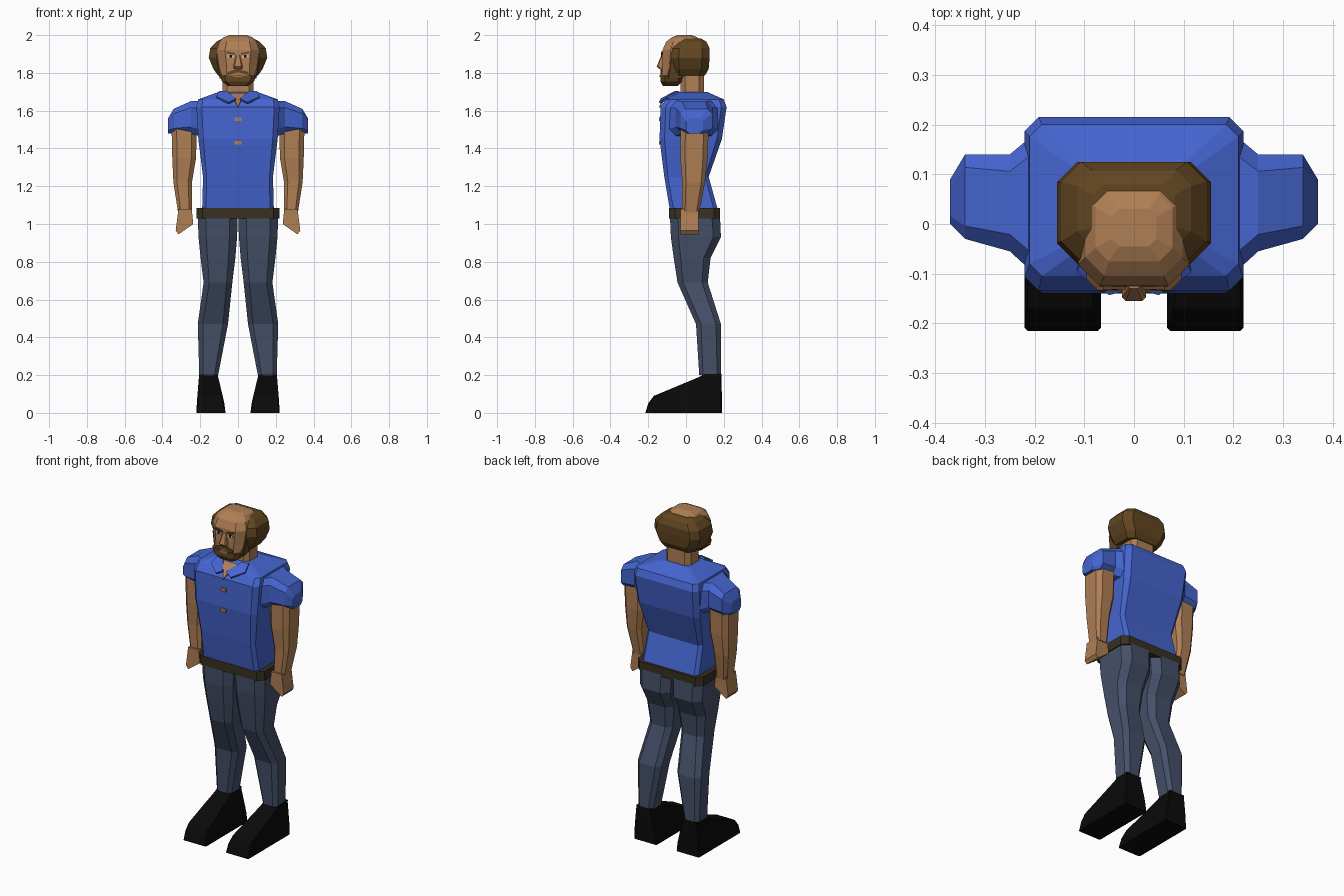
import bpy
import bmesh
from mathutils import Vector

cube = bpy.data.objects.get("Cube")
if cube:
    bpy.data.objects.remove(cube, do_unlink=True)


def material(name, red, green, blue):
    mat = bpy.data.materials.new(name)
    mat.use_nodes = True
    colour = (red, green, blue, 1)
    mat.diffuse_color = colour
    mat.node_tree.nodes["Principled BSDF"].inputs["Base Color"].default_value = colour
    return mat


shirt_blue = material("blue shirt", red=.06, green=.13, blue=.63)
skin = material("skin", red=.43, green=.21, blue=.09)
hair_brown = material("brown hair", red=.12, green=.06, blue=.015)
trouser_slate = material("slate trousers", red=.06, green=.08, blue=.14)
belt_brown = material("dark belt", red=.04, green=.03, blue=.015)
black = material("black shoe", red=.003, green=.003, blue=.003)
eye_white = material("eye white", red=.55, green=.52, blue=.48)


def build(name, mat, loops, mirrored):
    """Skin a list of equal point loops, cap both ends, optionally mirror."""
    bm = bmesh.new()
    loops = [[bm.verts.new(point) for point in loop] for loop in loops]
    for low, high in zip(loops, loops[1:]):
        for i in range(len(low)):
            bm.faces.new((low[i - 1], low[i], high[i], high[i - 1]))
    bm.faces.new(loops[0])
    bm.faces.new(loops[-1])
    bmesh.ops.recalc_face_normals(bm, faces=bm.faces[:])
    mesh = bpy.data.meshes.new(name)
    bm.to_mesh(mesh)
    bm.free()
    mesh.materials.append(mat)
    obj = bpy.data.objects.new(name, mesh)
    bpy.context.scene.collection.objects.link(obj)
    if mirrored:
        modifier = obj.modifiers.new("Mirror", "MIRROR")
        modifier.use_mirror_merge = False


def ring(height, half_width, front, back, centre=0, cut=.2):
    """Level rectangle with cut corners."""
    left, right = centre - half_width, centre + half_width
    c = cut * min(right - left, back - front)
    outline = [(left + c, front), (right - c, front),
               (right, front + c), (right, back - c),
               (right - c, back), (left + c, back),
               (left, back - c), (left, front + c)]
    return [Vector((x, y, height)) for x, y in outline]


def upright_ring(reach, bottom, top, front, back):
    """Ring facing sideways, for parts that run outward along x."""
    middle, half = (top + bottom) / 2, (top - bottom) / 2
    level = ring(reach, half, front, back, centre=middle)
    return [Vector((p.z, p.y, p.x)) for p in level]


def loft(name, mat, *rings, mirrored=False):
    build(name, mat, rings, mirrored)


def slab(name, mat, *points, offset, mirrored=False):
    """Polygon in space thickened along an offset."""
    shift = Vector(offset)
    base = [Vector(point) for point in points]
    build(name, mat, [base, [point + shift for point in base]], mirrored)


def plate(name, mat, x, y, z, width, height, slope=0, mirrored=False):
    """Thin facial or clothing detail facing the front."""
    corners = []
    for side, level in ((-1, -1), (1, -1), (1, 1), (-1, 1)):
        rise = level * height / 2 + side * slope / 2
        corners.append((x + side * width / 2, y, z + rise))
    slab(name, mat, *corners, offset=(0, .008, 0), mirrored=mirrored)


# Shirt body and belt
loft("shirt_body", shirt_blue,
     ring(height=1.07, half_width=.19, front=-.085, back=.17, cut=.08),
     ring(height=1.25, half_width=.185, front=-.115, back=.12, cut=.08),
     ring(height=1.45, half_width=.21, front=-.14, back=.19, cut=.08),
     ring(height=1.62, half_width=.22, front=-.135, back=.215, cut=.08),
     ring(height=1.66, half_width=.21, front=-.105, back=.2, cut=.08),
     ring(height=1.7, half_width=.1, front=-.035, back=.11, cut=.08))
loft("belt", belt_brown,
     ring(height=1.03, half_width=.22, front=-.09, back=.18, cut=.12),
     ring(height=1.085, half_width=.22, front=-.09, back=.18, cut=.12))

# Sleeves run outward from the shoulder
loft("sleeve", shirt_blue,
     upright_ring(reach=.19, bottom=1.46, top=1.65, front=-.11, back=.19),
     upright_ring(reach=.25, bottom=1.48, top=1.65, front=-.055, back=.14),
     upright_ring(reach=.34, bottom=1.48, top=1.61, front=-.03, back=.14),
     upright_ring(reach=.37, bottom=1.48, top=1.56, front=0, back=.09),
     mirrored=True)

# Open neck, collar and buttons
slab("open_neck", skin,
     (-.05, -.06, 1.69), (-.025, -.106, 1.67), (0, -.138, 1.615),
     (.025, -.106, 1.67), (.05, -.06, 1.69), offset=(0, -.006, .004))
slab("collar_flap", shirt_blue,
     (.1, -.03, 1.695), (.06, -.05, 1.695), (.01, -.125, 1.655),
     (.05, -.135, 1.635), (.115, -.09, 1.665),
     offset=(0, -.008, .01), mirrored=True)
plate("lower_button", skin, x=0, y=-.144, z=1.43, width=.035, height=.02)
plate("upper_button", skin, x=0, y=-.144, z=1.555, width=.035, height=.02)

# Arms and hands
loft("arm", skin,
     ring(height=1.06, centre=.28, half_width=.037, front=-.02, back=.07),
     ring(height=1.22, centre=.293, half_width=.049, front=-.02, back=.1),
     ring(height=1.35, centre=.285, half_width=.063, front=-.03, back=.115),
     ring(height=1.52, centre=.285, half_width=.067, front=-.03, back=.12),
     mirrored=True)
slab("hand", skin,
     (.245, -.03, 1.08), (.315, -.03, 1.08), (.33, -.03, .965),
     (.315, -.03, .945), (.237, -.03, 1), offset=(0, .095, 0), mirrored=True)

# Trouser legs
loft("trouser_leg", trouser_slate,
     ring(height=.2, centre=.155, half_width=.05, front=.07, back=.185),
     ring(height=.47, centre=.133, half_width=.08, front=.053, back=.185),
     ring(height=.69, centre=.106, half_width=.076, front=-.045, back=.115),
     ring(height=.82, centre=.106, half_width=.092, front=-.065, back=.13),
     ring(height=.93, centre=.107, half_width=.102, front=-.08, back=.185),
     ring(height=1.04, centre=.107, half_width=.106, front=-.085, back=.18),
     mirrored=True)

# Ankles and shoes
loft("ankle", skin,
     ring(height=.16, centre=.155, half_width=.035, front=.085, back=.16),
     ring(height=.21, centre=.155, half_width=.035, front=.085, back=.16),
     mirrored=True)
loft("shoe", black,
     ring(height=0, centre=.143, half_width=.077, front=-.215, back=.19, cut=.04),
     ring(height=.05, centre=.145, half_width=.073, front=-.2, back=.19, cut=.04),
     ring(height=.09, centre=.148, half_width=.067, front=-.17, back=.19, cut=.04),
     ring(height=.19, centre=.156, half_width=.051, front=.07, back=.187, cut=.04),
     ring(height=.205, centre=.156, half_width=.051, front=.1, back=.187, cut=.04),
     mirrored=True)

# Neck and skull
loft("neck", skin,
     ring(height=1.6, half_width=.085, front=-.03, back=.095),
     ring(height=1.82, half_width=.08, front=-.03, back=.095))
loft("head", skin,
     ring(height=1.735, half_width=.05, front=-.118, back=-.04),
     ring(height=1.78, half_width=.085, front=-.128, back=0),
     ring(height=1.83, half_width=.1, front=-.128, back=.08),
     ring(height=1.92, half_width=.112, front=-.125, back=.09),
     ring(height=1.965, half_width=.098, front=-.105, back=.085),
     ring(height=1.988, half_width=.078, front=-.075, back=.06),
     ring(height=2, half_width=.045, front=-.045, back=.03))

# Hair wraps the sides and back, leaving the crown bare
loft("hair", hair_brown,
     ring(height=1.785, half_width=.105, front=-.065, back=.1),
     ring(height=1.82, half_width=.13, front=-.075, back=.12),
     ring(height=1.88, half_width=.155, front=-.08, back=.125),
     ring(height=1.93, half_width=.147, front=-.075, back=.125),
     ring(height=1.965, half_width=.115, front=-.045, back=.108),
     ring(height=1.982, half_width=.082, front=-.03, back=.08))

# Beard, sideburns, moustache and mouth
loft("beard", hair_brown,
     ring(height=1.73, half_width=.052, front=-.122, back=-.045),
     ring(height=1.755, half_width=.085, front=-.135, back=-.02),
     ring(height=1.787, half_width=.096, front=-.134, back=-.02))
loft("sideburn", hair_brown,
     ring(height=1.77, centre=.086, half_width=.011, front=-.095, back=-.02),
     ring(height=1.86, centre=.103, half_width=.012, front=-.085, back=-.02),
     mirrored=True)
plate("moustache", hair_brown, x=.028, y=-.135, z=1.804,
      width=.055, height=.017, slope=-.016, mirrored=True)
plate("lips", skin, x=0, y=-.139, z=1.784, width=.05, height=.012)

# Nose, eyes and brows
loft("nose", skin,
     ring(height=1.82, half_width=.02, front=-.142, back=-.12),
     ring(height=1.835, half_width=.024, front=-.155, back=-.12),
     ring(height=1.895, half_width=.01, front=-.13, back=-.115))
plate("eye", eye_white, x=.039, y=-.131, z=1.887,
      width=.034, height=.012, slope=.003, mirrored=True)
plate("pupil", black, x=.039, y=-.133, z=1.888,
      width=.012, height=.014, mirrored=True)
plate("brow", hair_brown, x=.039, y=-.132, z=1.905,
      width=.046, height=.009, slope=.01, mirrored=True)
